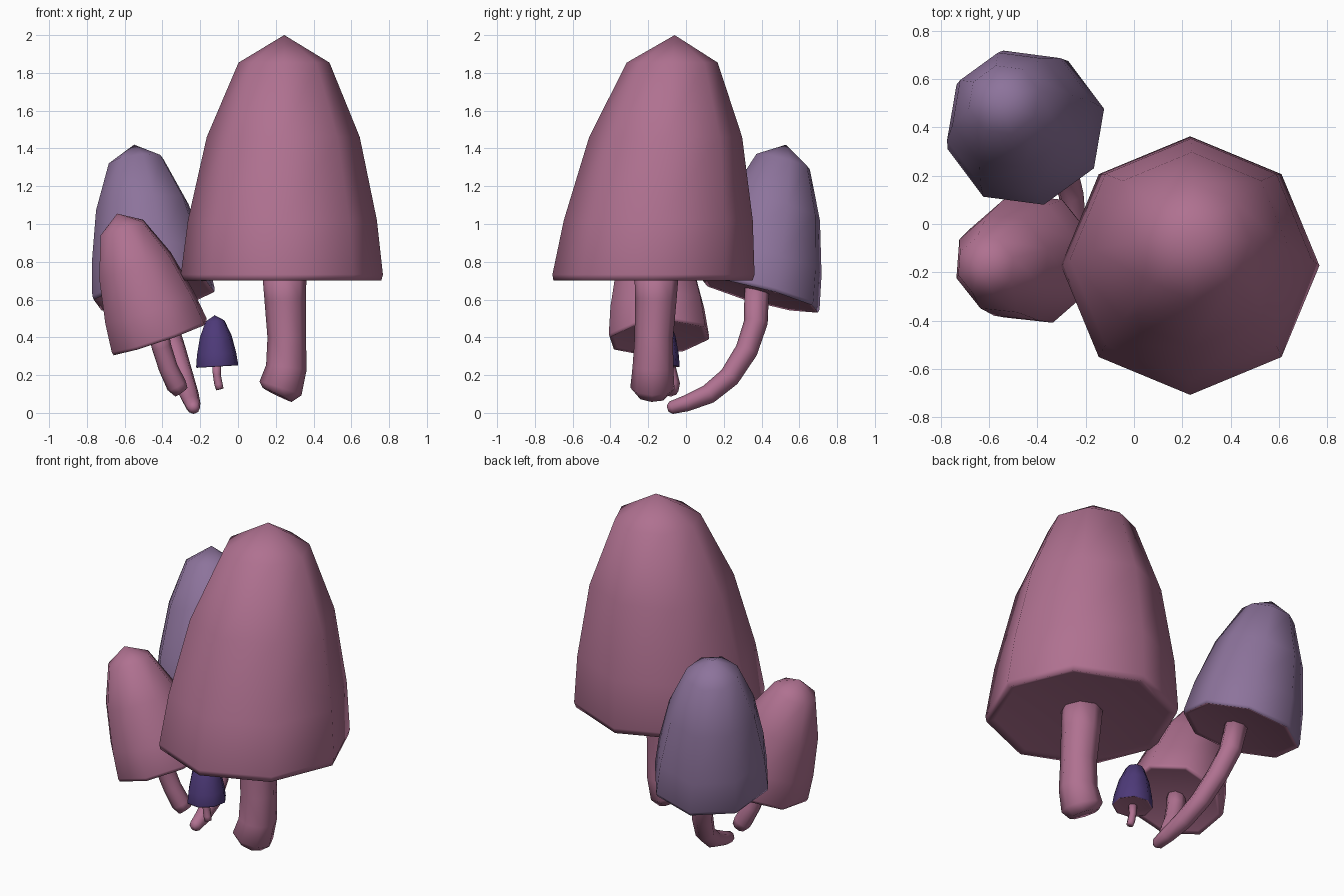
import bpy, bmesh, math
from mathutils import Vector

if "Cube" in bpy.data.objects:
    bpy.data.objects.remove(bpy.data.objects["Cube"])


def material(name, rgb):
    m = bpy.data.materials.new(name)
    m.diffuse_color = (*rgb, 1)
    m.use_nodes = True
    m.node_tree.nodes["Principled BSDF"].inputs["Base Color"].default_value = m.diffuse_color
    return m


PINK = material("dusty_pink", (0.43, 0.165, 0.28))
MAUVE = material("mauve", (0.265, 0.172, 0.33))
INDIGO = material("indigo", (0.075, 0.042, 0.19))

SIDES = 8


def ring(bm, centre, normal, radius, phase):
    # octagonal ring square to a direction
    n = Vector(normal).normalized()
    u = (Vector((1, 0, 0)) - n * n.x).normalized()
    v = n.cross(u)
    out = []
    for i in range(SIDES):
        a = math.radians(phase) + math.tau * i / SIDES
        out.append(bm.verts.new(Vector(centre) + radius * (u * math.cos(a) + v * math.sin(a))))
    return out


def bridge(bm, a, b, index=0):
    for i in range(SIDES):
        j = (i + 1) % SIDES
        bm.faces.new((a[i], a[j], b[j], b[i])).material_index = index


def fan(bm, r, tip, index=0):
    t = bm.verts.new(tip)
    for i in range(SIDES):
        bm.faces.new((r[i], r[(i + 1) % SIDES], t)).material_index = index


def finish(bm, name, mats):
    bmesh.ops.recalc_face_normals(bm, faces=bm.faces)
    for f in bm.faces:
        f.smooth = True
    me = bpy.data.meshes.new(name)
    bm.to_mesh(me)
    bm.free()
    for m in mats:
        me.materials.append(m)
    ob = bpy.data.objects.new(name, me)
    bpy.context.collection.objects.link(ob)
    return ob


# shared cap profile: fraction along the axis, fraction of rim radius
PROFILE = [(0, 0.985), (0.025, 1.0), (0.246, 0.935), (0.585, 0.757), (0.888, 0.45)]


def cap(name, base, apex, normal, radius, phase, mat):
    bm = bmesh.new()
    base, apex = Vector(base), Vector(apex)
    rings = [ring(bm, base.lerp(apex, t), normal, radius * s, phase) for t, s in PROFILE]
    for a, b in zip(rings, rings[1:]):
        bridge(bm, a, b)
    fan(bm, rings[-1], apex)
    # pink underside, slightly inset at the rim
    n = Vector(normal).normalized()
    inner = ring(bm, base + n * 0.02 * radius, normal, radius * 0.9, phase)
    bridge(bm, rings[0], inner, 1)
    fan(bm, inner, base + n * 0.06 * radius, 1)
    finish(bm, name, [mat, PINK])


def stem(name, path):
    # path points: x, y, z, radius
    bm = bmesh.new()
    pts = [Vector(p[:3]) for p in path]
    rings = []
    for i, p in enumerate(path):
        d = pts[max(i - 1, 0)] - pts[min(i + 1, len(pts) - 1)]
        rings.append(ring(bm, pts[i], d, p[3], 0))
    for a, b in zip(rings, rings[1:]):
        bridge(bm, a, b)
    fan(bm, rings[0], pts[0])
    fan(bm, rings[-1], pts[-1])
    finish(bm, name, [PINK])


# large mushroom
cap("large_cap", (0.232, -0.175, 0.70), (0.245, -0.06, 2.0), (0, 0, 1), 0.535, 0, PINK)
stem("large_stem", [(0.245, -0.155, 0.76, 0.118), (0.25, -0.16, 0.6, 0.11),
                    (0.258, -0.17, 0.4, 0.102), (0.256, -0.175, 0.24, 0.108),
                    (0.225, -0.178, 0.13, 0.117), (0.208, -0.18, 0.095, 0.085)])

# tall mauve mushroom at the back
cap("mauve_cap", (-0.445, 0.39, 0.62), (-0.55, 0.53, 1.42), (-0.13, 0.26, 1), 0.335, 13, MAUVE)
stem("mauve_stem", [(-0.43, 0.375, 0.68, 0.066), (-0.385, 0.37, 0.48, 0.063),
                    (-0.335, 0.32, 0.33, 0.06), (-0.29, 0.23, 0.19, 0.056),
                    (-0.26, 0.12, 0.1, 0.052), (-0.242, 0.0, 0.05, 0.043),
                    (-0.235, -0.08, 0.027, 0.034), (-0.235, -0.098, 0.022, 0.015)])

# leaning pink mushroom
cap("leaning_cap", (-0.412, -0.142, 0.395), (-0.64, -0.18, 1.055), (-0.34, -0.08, 1), 0.278, 18, PINK)
stem("leaning_stem", [(-0.425, -0.14, 0.45, 0.055), (-0.405, -0.125, 0.35, 0.052),
                      (-0.37, -0.105, 0.24, 0.051), (-0.325, -0.085, 0.145, 0.054),
                      (-0.30, -0.08, 0.11, 0.04)])

# tiny indigo mushroom
cap("tiny_cap", (-0.11, -0.145, 0.245), (-0.123, -0.135, 0.517), (-0.06, 0, 1), 0.113, 10, INDIGO)
stem("tiny_stem", [(-0.113, -0.145, 0.26, 0.024), (-0.112, -0.145, 0.2, 0.021),
                   (-0.103, -0.148, 0.15, 0.022), (-0.096, -0.15, 0.125, 0.02)])
